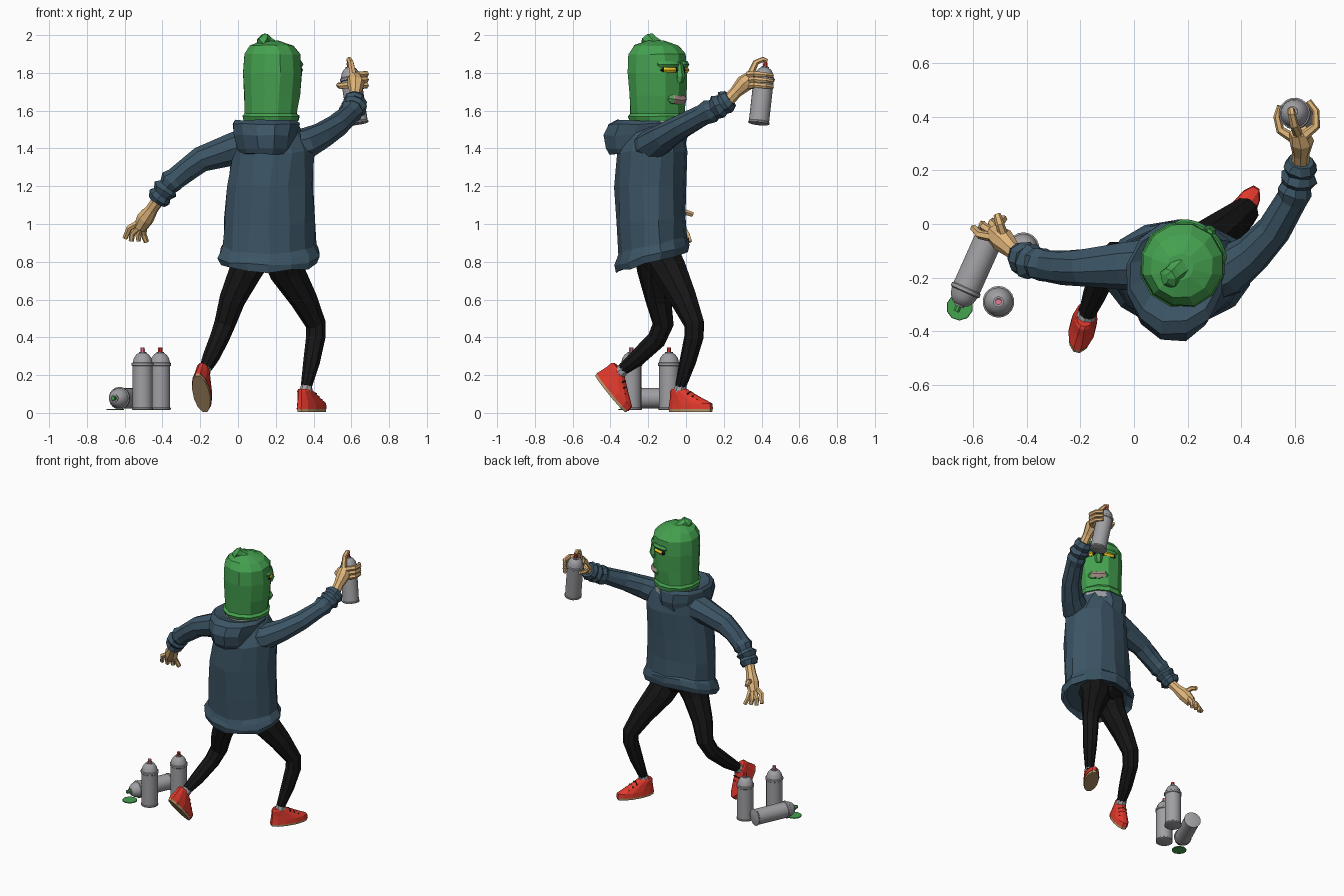
import bpy, bmesh, math, random
from mathutils import Vector, Matrix

random.seed(4)


def mat(name, r, g, b):
    m = bpy.data.materials.new(name)
    m.diffuse_color = (r, g, b, 1)
    return m


GREEN = mat("green", .06, .36, .08)
NAVY = mat("navy", .045, .09, .13)
BLACK = mat("black", .008, .008, .008)
RED = mat("red", .75, .04, .025)
SKIN = mat("skin", .75, .47, .2)
SOLE = mat("sole", .5, .32, .15)
YELLOW = mat("yellow", .9, .6, .02)
PINK = mat("pink", .75, .2, .3)
TEETH = mat("teeth", .4, .28, .25)
GREY = mat("grey", .35, .35, .37)


def build(name, loops, material, smooth=False, jitter=0, xf=None):
    """Skin a stack of vertex loops and cap both ends."""
    bm = bmesh.new()
    rows = [[bm.verts.new(p + Vector([random.uniform(-jitter, jitter) for _ in range(3)]))
             for p in loop] for loop in loops]
    n = len(rows[0])
    for a, b in zip(rows, rows[1:]):
        for i in range(n):
            j = (i + 1) % n
            bm.faces.new((a[i], a[j], b[j], b[i]))
    bm.faces.new(rows[0][::-1])
    bm.faces.new(rows[-1])
    if xf:
        bm.transform(xf)
    bmesh.ops.recalc_face_normals(bm, faces=bm.faces)
    me = bpy.data.meshes.new(name)
    bm.to_mesh(me)
    bm.free()
    ob = bpy.data.objects.new(name, me)
    bpy.context.collection.objects.link(ob)
    if material:
        me.materials.append(material)
    if smooth:
        bpy.ops.object.select_all(action='DESELECT')
        ob.select_set(True)
        bpy.context.view_layer.objects.active = ob
        bpy.ops.object.shade_smooth_by_angle(angle=math.radians(35))
    return ob


def stack(name, rings, material, n=12, **kw):
    """Horizontal rings (cx, cy, z, rx, ry, slope along y)."""
    loops = []
    for cx, cy, z, rx, ry, *s in rings:
        loop = []
        for i in range(n):
            a = math.tau * (i + .5) / n
            dy = ry * math.sin(a)
            loop.append(Vector((cx + rx * math.cos(a), cy + dy, z + dy * (s[0] if s else 0))))
        loops.append(loop)
    return build(name, loops, material, **kw)


def tube(name, path, material, n=8, **kw):
    """Round rings (x, y, z, radius) along a bent path."""
    pts = [Vector(p[:3]) for p in path]
    prev, loops = None, []
    for k, p in enumerate(pts):
        t = (pts[min(k + 1, len(pts) - 1)] - pts[max(k - 1, 0)]).normalized()
        q = t.to_track_quat('Z', 'Y') if prev is None else prev.rotation_difference(t) @ q
        prev, r = t, path[k][3]
        loops.append([p + q @ Vector((r * math.cos(math.tau * i / n), r * math.sin(math.tau * i / n), 0))
                      for i in range(n)])
    return build(name, loops, material, **kw)


# Hoodie body with slanted hem, and the hood lying on the back
stack("hoodie_body", [
    (.165, -.18, .82, .23, .16, .28), (.165, -.18, .80, .262, .19, .28), (.165, -.18, .835, .275, .2, .28),
    (.165, -.18, .87, .262, .19, .28), (.165, -.18, .89, .25, .18, .25), (.165, -.185, 1.02, .245, .183, .1),
    (.17, -.188, 1.2, .232, .19), (.185, -.178, 1.38, .22, .188), (.17, -.165, 1.47, .19, .16),
    (.17, -.15, 1.54, .14, .13)], NAVY, 14, jitter=.007)
stack("hood", [
    (.145, -.24, 1.37, .13, .17), (.147, -.215, 1.40, .155, .215), (.147, -.213, 1.47, .172, .228),
    (.15, -.205, 1.53, .182, .21), (.15, -.19, 1.55, .168, .18), (.16, -.17, 1.53, .13, .13)], NAVY, 12, jitter=.004)
stack("neck_collar", [(.175, -.15, 1.5, .145, .145), (.175, -.15, 1.565, .14, .14)], GREY)

# Sleeves with bunched cuffs
tube("left_sleeve", [
    (.06, -.15, 1.42, .1), (-.04, -.155, 1.395, .087), (-.2, -.163, 1.34, .07), (-.27, -.163, 1.29, .064),
    (-.33, -.155, 1.24, .058), (-.35, -.15, 1.225, .066), (-.37, -.145, 1.2, .054), (-.385, -.14, 1.185, .07),
    (-.4, -.135, 1.16, .055), (-.415, -.128, 1.145, .068), (-.43, -.12, 1.12, .052)], NAVY, 9, jitter=.004)
tube("right_sleeve", [
    (.27, -.2, 1.4, .1), (.35, -.175, 1.42, .09), (.44, -.11, 1.465, .074), (.52, -.025, 1.515, .064),
    (.585, .09, 1.575, .056), (.598, .125, 1.595, .066), (.605, .15, 1.605, .054), (.612, .17, 1.62, .07),
    (.616, .192, 1.632, .055), (.62, .212, 1.645, .066), (.623, .235, 1.662, .05)], NAVY, 9, jitter=.004)


# Hands: a palm plus tapering fingers
def hand(side, palm, fingers):
    tube(side + "_palm", palm, SKIN, 8)
    for k, f in enumerate(fingers):
        tube(f"{side}_finger_{k + 1}", [(*p, .019 - .0025 * i) for i, p in enumerate(f)], SKIN, 6)


hand("left", [(-.42, -.125, 1.13, .033), (-.455, -.095, 1.08, .033), (-.49, -.06, 1.03, .046), (-.52, -.035, .98, .036)], [
    [(-.52, -.05, 1.01), (-.575, -.04, .98), (-.598, -.015, .925)],
    [(-.52, -.035, .99), (-.56, -.01, .95), (-.565, .0, .91)],
    [(-.51, -.025, .99), (-.53, .0, .945), (-.525, .01, .91)],
    [(-.5, -.025, .99), (-.5, .005, .945), (-.485, .02, .905)],
    [(-.48, -.06, 1.04), (-.5, .0, 1.062), (-.51, .035, 1.05)]])
hand("right", [(.62, .22, 1.65, .033), (.622, .265, 1.70, .033), (.625, .31, 1.745, .046), (.615, .345, 1.775, .036)], [
    [(.612, .335, 1.78), (.597, .37, 1.855), (.588, .41, 1.872), (.586, .43, 1.862)],
    *[[(.635, .33, z), (.678, .365, z + .005), (.678, .42, z), (.65, .458, z - .005)] for z in (1.79, 1.76, 1.73)],
    [(.6, .315, 1.735), (.545, .35, 1.73), (.533, .4, 1.735), (.545, .44, 1.74)]])

# Knitted mask with a gathered knot on top
stack("mask", [
    (.175, -.15, 1.545, .148, .153), (.175, -.15, 1.57, .156, .16), (.175, -.15, 1.585, .142, .148),
    (.18, -.15, 1.68, .152, .156), (.182, -.15, 1.8, .16, .162), (.18, -.152, 1.9, .153, .156),
    (.178, -.157, 1.945, .118, .12), (.172, -.16, 1.97, .05, .05)], GREEN, 12, jitter=.003)
tube("mask_knot", [(.16, -.17, 1.94, .05), (.145, -.185, 1.965, .036), (.13, -.2, 1.975, .042),
                   (.115, -.205, 1.99, .02)], GREEN, 7, jitter=.004)


# Face, turned 40 degrees from +y towards +x
def on_face(az, z, r):
    a = math.radians(az)
    return (.18 + r * math.sin(a), -.15 + r * math.cos(a), z)


def face_arc(name, a0, a1, z, r, rad, material, lift=0):
    tube(name, [(*on_face(a0 + (a1 - a0) * i / 6, z + lift * abs(i - 3) / 3, r),
                 rad * (.5 if i in (0, 6) else 1)) for i in range(7)], material, 6)


for side, c in (("left", 14), ("right", 66)):
    face_arc(side + "_eye_hole", c - 20, c + 20, 1.815, .148, .019, BLACK)
    face_arc(side + "_eye", c - 17, c + 17, 1.815, .152, .016, YELLOW)
    face_arc(side + "_brow", c - 24, c + 24, 1.845, .148, .02, GREEN)
tube("nose", [(*on_face(40, 1.85, .15), .018), (*on_face(40, 1.78, .158), .026), (*on_face(40, 1.75, .15), .02)], GREEN, 6)
face_arc("lips", 12, 68, 1.655, .138, .028, GREEN, .01)
face_arc("mouth", 16, 64, 1.655, .144, .025, TEETH, .01)

# Trousers and socks
stack("trouser_seat", [(.16, -.165, .79, .1, .1), (.16, -.17, .84, .19, .14), (.16, -.17, .95, .19, .14)], BLACK, 10)
tube("left_leg", [(.1, -.17, .88, .11), (.04, -.17, .75, .088), (-.03, -.145, .6, .07), (-.07, -.12, .47, .057),
                  (-.1, -.155, .39, .052), (-.145, -.26, .29, .045), (-.175, -.335, .23, .032)], BLACK, 9)
tube("right_leg", [(.22, -.16, .88, .11), (.26, -.085, .75, .095), (.35, -.01, .6, .073), (.412, .045, .47, .055),
                   (.412, .043, .4, .052), (.39, .01, .27, .045), (.362, -.028, .14, .03)], BLACK, 9)
tube("left_sock", [(-.17, -.325, .235, .03), (-.178, -.345, .22, .036), (-.19, -.37, .19, .032)], GREY)
tube("right_sock", [(.364, -.025, .15, .028), (.36, -.03, .12, .035), (.355, -.035, .08, .032)], GREY)


# Shoes, toe along local +y
def shoe(side, loc, pitch, yaw):
    xf = Matrix.Translation(loc) @ Matrix.Rotation(yaw, 4, 'Z') @ Matrix.Rotation(pitch, 4, 'X')
    stack(side + "_sole", [(0, 0, 0, .046, .13), (0, 0, .02, .048, .133)], SOLE, 12, xf=xf)
    stack(side + "_shoe", [(0, 0, .015, .05, .135), (0, 0, .045, .048, .13), (0, -.03, .075, .042, .095),
                           (0, -.065, .11, .036, .058), (0, -.07, .122, .03, .045)], RED, 12, xf=xf)
    for k in range(3):
        y, z = .055 - .028 * k, .067 + .016 * k
        tube(f"{side}_lace_{k + 1}", [(-.03, y, z - .004, .005), (0, y, z + .006, .006), (.03, y, z - .004, .005)],
             BLACK, 5, xf=xf)


shoe("left", (-.195, -.4, .1), math.radians(-50), math.radians(-14))
shoe("right", (.39, .025, .005), 0, math.radians(-31))


# Spray cans: a turned profile of (radius, height) along an axis
def can(name, base, axis, cap):
    xf = Matrix.Translation(base) @ Vector(axis).to_track_quat('Z', 'Y').to_matrix().to_4x4()
    prof = [(.05, 0), (.057, .003), (.057, .01), (.054, .014), (.054, .232), (.059, .236), (.059, .248),
            (.053, .252), (.047, .275), (.033, .295), (.02, .302), (.02, .308)]
    stack(name, [(0, 0, z, r, r) for r, z in prof], GREY, 18, smooth=True, xf=xf)
    stack(name + "_nozzle", [(0, 0, .3, .013, .013), (0, 0, .33, .012, .012)], cap, 8, xf=xf)


can("held_can", (.635, .385, 1.53), (-.05, .037, .33), RED)
can("front_can", (-.505, -.29, .015), (0, 0, 1), PINK)
can("rear_can", (-.412, -.09, .015), (0, 0, 1), RED)
can("fallen_can", (-.528, -.025, .078), (-.13, -.29, 0), GREEN)
stack("paint_puddle", [(-.65, -.31, .015, .05, .05), (-.65, -.31, .021, .048, .048)], GREEN, 10)
